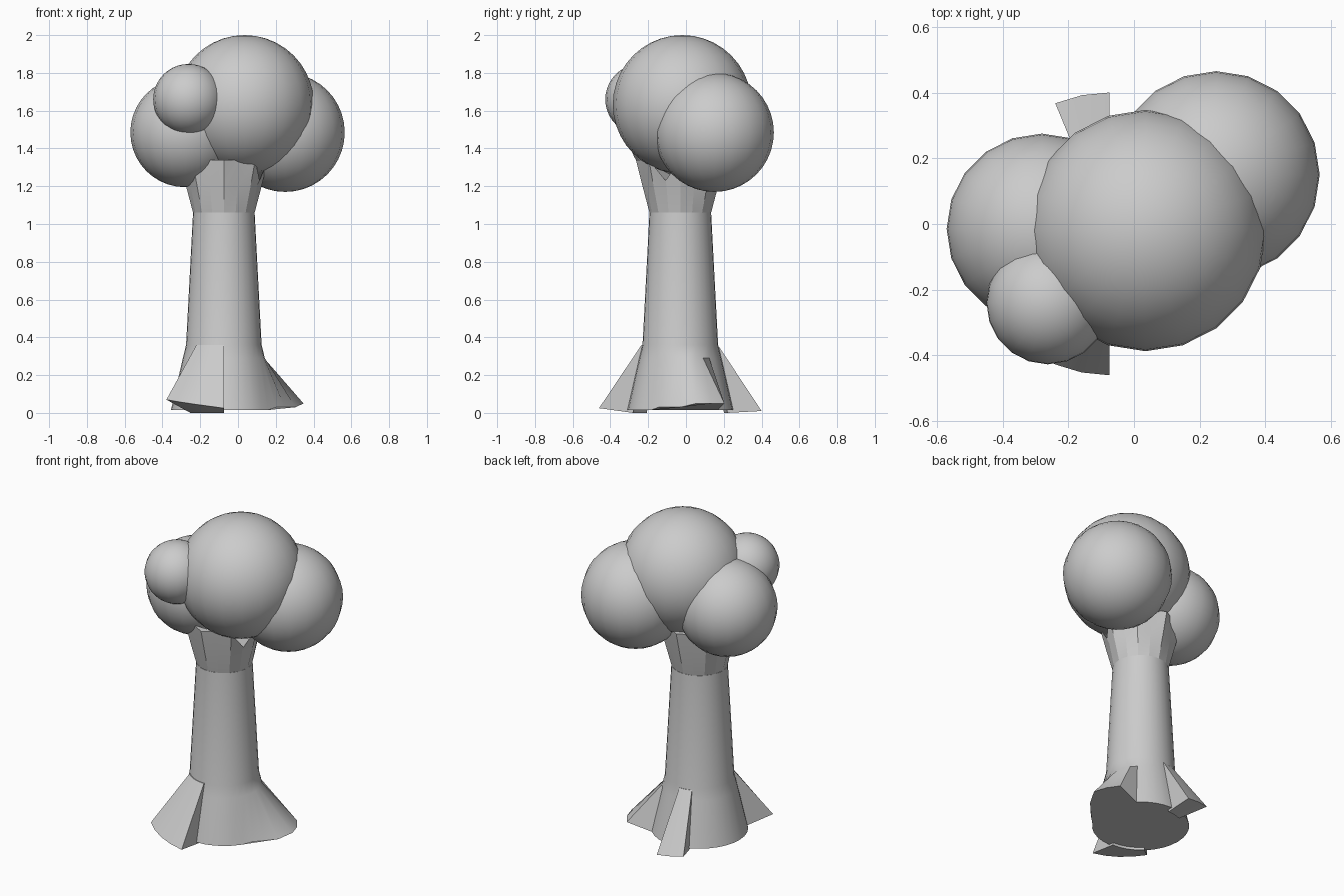
import bpy
import math

cube = bpy.data.objects.get("Cube")
if cube:
    bpy.data.objects.remove(cube, do_unlink=True)

grey = bpy.data.materials.new("plain_grey")
grey.use_nodes = True
grey.diffuse_color = (0.6, 0.6, 0.6, 1)
grey.node_tree.nodes["Principled BSDF"].inputs["Base Color"].default_value = (0.6, 0.6, 0.6, 1)

SIDES = 32
STEP = 2 * math.pi / SIDES
CX, CY = -0.075, -0.03          # trunk axis


def ring_point(i, radius, z):
    a = i * STEP
    return (CX + radius * math.cos(a), CY + radius * math.sin(a), z)


def add_mesh(name, verts, faces, smooth_angle=None):
    mesh = bpy.data.meshes.new(name)
    mesh.from_pydata(verts, [], faces)
    mesh.materials.append(grey)
    obj = bpy.data.objects.new(name, mesh)
    bpy.context.collection.objects.link(obj)
    bpy.ops.object.select_all(action='DESELECT')
    obj.select_set(True)
    bpy.context.view_layer.objects.active = obj
    if smooth_angle:
        bpy.ops.object.shade_smooth_by_angle(angle=math.radians(smooth_angle))
    return obj


def loft(name, rings, smooth_angle):
    """Skin a stack of closed rings and cap both ends."""
    n = len(rings[0])
    verts = [p for ring in rings for p in ring]
    faces = [tuple(reversed(range(n))), tuple(range(len(verts) - n, len(verts)))]
    for k in range(len(rings) - 1):
        for i in range(n):
            j = (i + 1) % n
            faces.append((k * n + i, k * n + j, (k + 1) * n + j, (k + 1) * n + i))
    return add_mesh(name, verts, faces, smooth_angle)


# Trunk, whose foot swells into a side root
side_root = {-2: 0.30, -1: 0.33, 0: 0.38, 1: 0.43, 2: 0.43, 3: 0.42}


def foot(i):
    k = i if i < SIDES / 2 else i - SIDES
    if k in side_root:
        return ring_point(i, side_root[k], 0.05 if k > 0 else 0.03)
    return ring_point(i, 0.28, 0.015)


rings = [[foot(i) for i in range(SIDES)]]
for radius, z in [(0.217, 0.29), (0.2, 0.36), (0.163, 1.06)]:
    rings.append([ring_point(i, radius, z) for i in range(SIDES)])
loft("trunk", rings, 35)

# Flared collar of branch stubs with notches, under the foliage
notches = (5, 14, 23, 30)
collar = [[ring_point(i, 0.163, 1.06) for i in range(0, SIDES, 2)],
          [ring_point(i, 0.19 if i % 4 else 0.2, 1.2) for i in range(0, SIDES, 2)],
          [ring_point(i, 0.205 if i % 4 else 0.235, 1.23 if i in notches else 1.34)
           for i in range(0, SIDES, 2)]]
loft("branch_collar", collar, 12)


# Buttress roots: wedges pulled outward from a span of trunk sides
def root(name, first, last, z_first, z_last, top):
    n = last - first
    verts = []
    for i in range(first, last + 1):
        t = (i - first) / n
        tip = z_first + (z_last - z_first) * t
        verts += [ring_point(i, 0.18, top), ring_point(i, 0.205, top),
                  ring_point(i, 0.43, tip), ring_point(i, 0.25, 0.0)]
    faces = [(0, 1, 2, 3), tuple(4 * n + k for k in (3, 2, 1, 0))]
    for s in range(n):
        b = 4 * s
        for k in range(4):
            m = (k + 1) % 4
            faces.append((b + k, b + 4 + k, b + 4 + m, b + m))
    return add_mesh(name, verts, faces, 30)


root("front_root", 20, 24, 0.07, 0.025, 0.36)
root("back_root", 8, 10, 0.01, 0.03, 0.35)

# Foliage balls: name, centre, radius
for name, centre, radius in [
        ("main_foliage", (0.035, -0.02, 1.633), 0.367),
        ("left_foliage", (0.25, 0.15, 1.485), 0.315),
        ("right_foliage", (-0.28, -0.015, 1.485), 0.29),
        ("small_foliage", (-0.262, -0.24, 1.66), 0.187)]:
    bpy.ops.mesh.primitive_uv_sphere_add(segments=20, ring_count=20, radius=radius, location=centre)
    ball = bpy.context.object
    ball.name = name
    ball.data.materials.append(grey)
    bpy.ops.object.shade_smooth()
